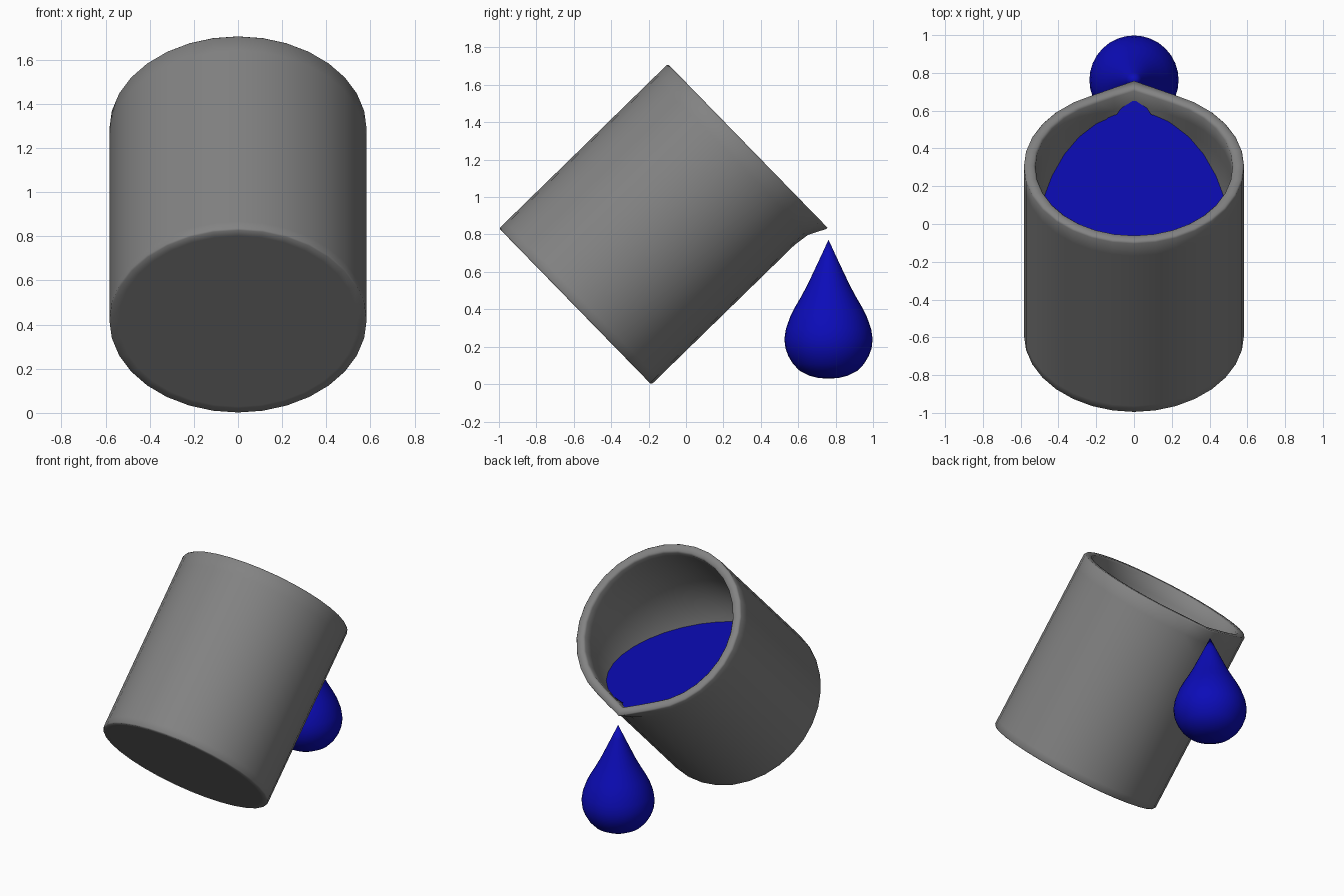
import bpy, bmesh, math
from mathutils import Matrix

if "Cube" in bpy.data.objects:
    bpy.data.objects.remove(bpy.data.objects["Cube"])

SIDES = 32
LEVEL = 0.836


def make_material(name, colour):
    mat = bpy.data.materials.new(name)
    mat.diffuse_color = (*colour, 1)
    mat.use_nodes = True
    mat.node_tree.nodes["Principled BSDF"].inputs["Base Color"].default_value = mat.diffuse_color
    return mat


blue = make_material("blue", (0.0035, 0.0035, 0.48))
grey = make_material("dark_grey", (0.225, 0.225, 0.225))

# Tilted cup frame: local y points at the spout, local z along the cup axis
s, c = 0.716, 0.698
TILT = Matrix(((1, 0, 0, 0), (0, c, s, -0.592), (0, -s, c, 0.415), (0, 0, 0, 1)))
SPOUT = {0: 1.0, 1: 0.3, SIDES - 1: 0.3}


def revolve(bm, profile, cap_start=True, cap_end=True):
    """Spin (radius, height, spout push) rows; the push moves vertices near +y."""
    rings = []
    for r, z, push in profile:
        if r == 0:
            rings.append([bm.verts.new((0, 0, z))] * SIDES)
            continue
        ring = []
        for i in range(SIDES):
            a = 2 * math.pi * i / SIDES
            rad = r + push * SPOUT.get(i, 0)
            ring.append(bm.verts.new((rad * math.sin(a), rad * math.cos(a), z)))
        rings.append(ring)
    for lo, hi in zip(rings, rings[1:]):
        for i in range(SIDES):
            j = (i + 1) % SIDES
            bm.faces.new(list(dict.fromkeys((lo[i], lo[j], hi[j], hi[i]))))
    if cap_start:
        bm.faces.new(rings[0])
    if cap_end:
        bm.faces.new(rings[-1])


def finish(bm, name, material, smooth=True):
    bmesh.ops.recalc_face_normals(bm, faces=bm.faces)
    for f in bm.faces:
        f.smooth = smooth
    mesh = bpy.data.meshes.new(name)
    bm.to_mesh(mesh)
    bm.free()
    mesh.materials.append(material)
    obj = bpy.data.objects.new(name, mesh)
    bpy.context.collection.objects.link(obj)


# Cup: outside wall, rounded rim, inside wall, with a small spout
bm = bmesh.new()
revolve(bm, [(0.54, 0, 0), (0.577, 0, 0), (0.583, 0.007, 0), (0.583, 0.05, 0),
             (0.583, 1.07, 0), (0.583, 1.16, 0.012), (0.583, 1.25, 0.057),
             (0.575, 1.26, 0.066), (0.533, 1.26, 0.057), (0.522, 1.248, 0.055),
             (0.522, 1.16, 0.045), (0.522, 1.07, 0), (0.522, 0.085, 0)])
bm.transform(TILT)
finish(bm, "cup", grey)

# Water: filled inside of the cup cut off level, plus a tongue into the spout
bm = bmesh.new()
revolve(bm, [(0.525, 0.08, 0), (0.525, 1.2, 0)])
bm.transform(TILT)
cut = bmesh.ops.bisect_plane(bm, geom=bm.verts[:] + bm.edges[:] + bm.faces[:],
                             plane_co=(0, 0, LEVEL), plane_no=(0, 0, 1), clear_outer=True)
bmesh.ops.holes_fill(bm, edges=[e for e in cut["geom_cut"] if isinstance(e, bmesh.types.BMEdge)])
tongue = [(-0.11, 0.55), (0.11, 0.55), (0.045, 0.65), (-0.045, 0.65)]
top = [bm.verts.new((x, y, LEVEL + 0.001)) for x, y in tongue]
low = [bm.verts.new((x, y, LEVEL - 0.02)) for x, y in tongue]
bm.faces.new(top)
bm.faces.new(low[::-1])
for i in range(4):
    j = (i + 1) % 4
    bm.faces.new((top[i], low[i], low[j], top[j]))
finish(bm, "water", blue, smooth=False)

# Falling drop under the spout: round bottom running up to a point
bm = bmesh.new()
revolve(bm, [(0, 0.03, 0), (0.05, 0.032, 0), (0.1, 0.044, 0), (0.155, 0.072, 0),
             (0.19, 0.108, 0), (0.215, 0.15, 0), (0.23, 0.19, 0), (0.236, 0.24, 0),
             (0.228, 0.295, 0), (0.205, 0.36, 0), (0.18, 0.41, 0), (0.148, 0.465, 0),
             (0.113, 0.53, 0), (0.08, 0.6, 0), (0.04, 0.685, 0), (0, 0.772, 0)],
        False, False)
bm.transform(Matrix.Translation((0, 0.762, 0)))
finish(bm, "drop", blue)
